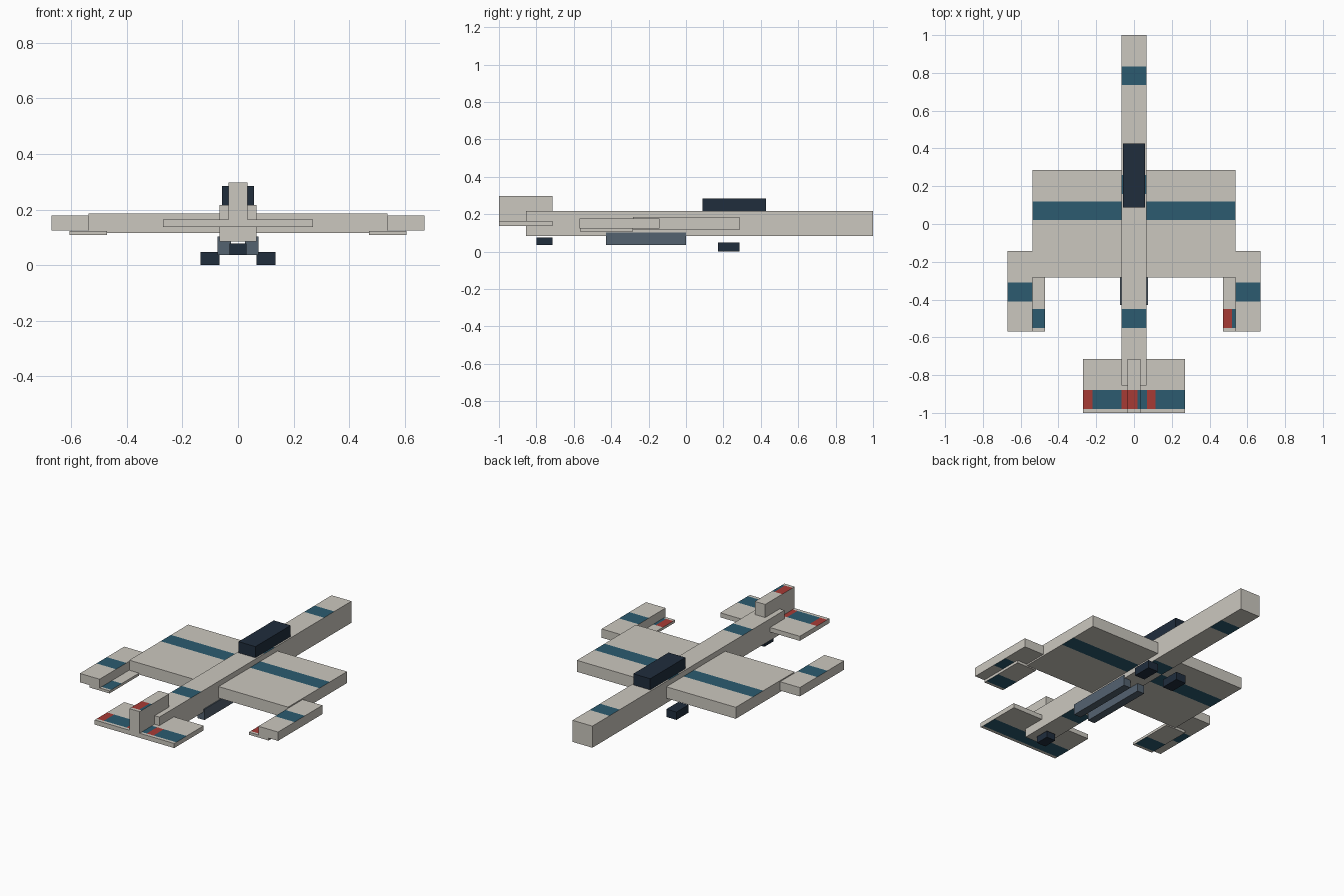
import bpy
import bmesh

default = bpy.data.objects.get("Cube")
if default:
    bpy.data.objects.remove(default, do_unlink=True)


def make_material(name, colour):
    mat = bpy.data.materials.new(name)
    mat.use_nodes = True
    rgba = (*colour, 1)
    mat.diffuse_color = rgba
    mat.node_tree.nodes["Principled BSDF"].inputs["Base Color"].default_value = rgba
    return mat


HULL = make_material("warm grey", (0.6, 0.575, 0.52))
BLUE = make_material("stripe blue", (0.025, 0.105, 0.16))
RED = make_material("marking red", (0.39, 0.044, 0.036))
NAVY = make_material("dark navy", (0.014, 0.026, 0.046))
SLATE = make_material("slate grey", (0.088, 0.122, 0.163))


def inside(value, spans):
    return any(a < value < b for a, b in spans)


def block(name, x, y, z, mat=HULL, stripes=(), reds=(), under=True):
    """Box from spans; stripes are y spans on top and underside, reds are x spans on top."""
    bm = bmesh.new()
    bmesh.ops.create_cube(bm, size=1)
    for v in bm.verts:
        for i, (a, b) in enumerate((x, y, z)):
            v.co[i] = a if v.co[i] < 0 else b
    # Cut the box along the edges of its painted bands
    for axis, spans in ((0, reds), (1, stripes)):
        for cut in (edge for span in spans for edge in span):
            point, normal = [0, 0, 0], [0, 0, 0]
            point[axis], normal[axis] = cut, 1
            geom = bm.verts[:] + bm.edges[:] + bm.faces[:]
            bmesh.ops.bisect_plane(bm, geom=geom, plane_co=point, plane_no=normal)
    bm.normal_update()
    for f in bm.faces:
        c = f.calc_center_median()
        top = f.normal.z > 0.5
        bottom = under and f.normal.z < -0.5
        if (top or bottom) and inside(c.y, stripes):
            f.material_index = 2 if top and inside(c.x, reds) else 1
    mesh = bpy.data.meshes.new(name)
    bm.to_mesh(mesh)
    bm.free()
    for m in ((mat, BLUE, RED) if stripes else (mat,)):
        mesh.materials.append(m)
    obj = bpy.data.objects.new(name, mesh)
    bpy.context.collection.objects.link(obj)
    return obj


# Fuselage, canopy and main wing
block("fuselage", (-0.067, 0.067), (-0.855, 1), (0.085, 0.217),
      stripes=[(0.735, 0.835), (0.16, 0.26), (-0.55, -0.45)])
block("canopy", (-0.057, 0.057), (0.087, 0.427), (0.217, 0.285), NAVY)
block("wing", (-0.537, 0.537), (-0.283, 0.286), (0.115, 0.185), stripes=[(0.02, 0.12)])

# Tail
tail_band = [(-0.98, -0.88)]
block("tailplane", (-0.269, 0.269), (-1, -0.715), (0.137, 0.165), stripes=tail_band,
      reds=[(-0.27, -0.221), (-0.067, 0.02), (0.069, 0.115)])
block("fin", (-0.035, 0.035), (-1, -0.715), (0.16, 0.297), stripes=tail_band,
      reds=[(-0.036, 0.018)], under=False)
block("tail_wheel", (-0.03, 0.03), (-0.8, -0.715), (0.037, 0.077), NAVY)

# Paired parts
for side, s in (("left", 1), ("right", -1)):
    def span(a, b):
        return tuple(sorted((s * a, s * b)))

    block(side + "_wing_tip", span(0.537, 0.67), (-0.57, -0.142), (0.124, 0.178),
          stripes=[(-0.41, -0.31)])
    block(side + "_flap", span(0.471, 0.605), (-0.568, -0.283), (0.108, 0.1235),
          stripes=[(-0.55, -0.45)], reds=[(0.47, 0.52)] if s > 0 else ())
    block(side + "_engine", span(0.026, 0.073), (-0.428, 0), (0.037, 0.103), SLATE)
    block(side + "_wheel", span(0.067, 0.135), (0.17, 0.285), (0, 0.048), NAVY)
